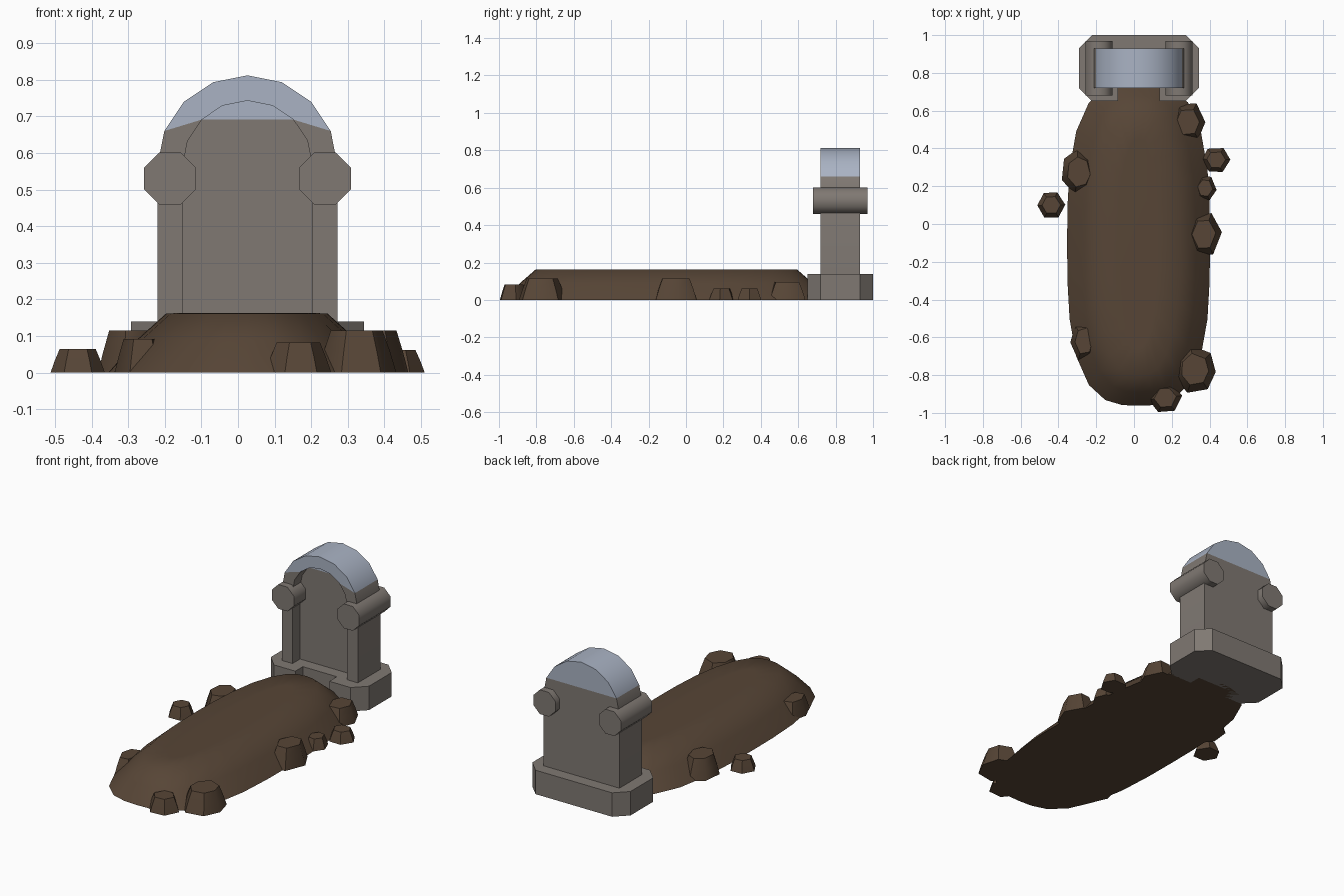
import bpy, bmesh, random
from math import sin, cos, pi, radians

if "Cube" in bpy.data.objects:
    bpy.data.objects.remove(bpy.data.objects["Cube"])

random.seed(4)
CX = 0.026  # shared centre line of the stonework


def material(name, rgb):
    m = bpy.data.materials.new(name)
    m.diffuse_color = (*rgb, 1)
    m.use_nodes = True
    m.node_tree.nodes["Principled BSDF"].inputs["Base Color"].default_value = m.diffuse_color
    return m


STONE = material("stone", (0.215, 0.19, 0.17))
PALE = material("pale_blue_stone", (0.40, 0.45, 0.55))
SOIL = material("soil", (0.095, 0.06, 0.037))


def finish(bm, name, mats, smooth=None):
    bmesh.ops.recalc_face_normals(bm, faces=bm.faces[:])
    me = bpy.data.meshes.new(name)
    bm.to_mesh(me)
    bm.free()
    for m in mats:
        me.materials.append(m)
    ob = bpy.data.objects.new(name, me)
    bpy.context.collection.objects.link(ob)
    if smooth:
        bpy.ops.object.select_all(action='DESELECT')
        ob.select_set(True)
        bpy.context.view_layer.objects.active = ob
        bpy.ops.object.shade_smooth_by_angle(angle=radians(smooth))
    return ob


def loft(name, rings, mat, smooth=None):
    """Closed solid through equal-length rings of points."""
    bm = bmesh.new()
    vs = [[bm.verts.new(p) for p in r] for r in rings]
    n = len(rings[0])
    for a, b in zip(vs, vs[1:]):
        for i in range(n):
            j = (i + 1) % n
            bm.faces.new((a[i], a[j], b[j], b[i]))
    bm.faces.new(vs[0])
    bm.faces.new(vs[-1])
    return finish(bm, name, [mat], smooth)


# Plinth: chamfered block with a notch in its front edge
half = [(0.11, 0.72), (0.11, 0.65), (0.248, 0.65), (0.318, 0.72), (0.318, 0.93), (0.248, 1.0)]
outline = [(CX + x, y) for x, y in half] + [(CX - x, y) for x, y in reversed(half)]
loft("plinth", [[(x, y, z) for x, y in outline] for z in (0, 0.14)], STONE)


# Headstone: arched slab with an arched recess, pale blue on its crown
def arch(r):
    pts = [(CX - r, 0.14)]
    pts += [(CX - r * cos(k * pi / 8), 0.566 + r * sin(k * pi / 8)) for k in range(9)]
    return pts + [(CX + r, 0.14)]


bm = bmesh.new()


def layer(pts, y):
    return [bm.verts.new((x, y, z)) for x, z in pts]


outer, inner = arch(0.246), arch(0.177)
of, ob_ = layer(outer, 0.72), layer(outer, 0.93)
inf, inb = layer(inner, 0.72), layer(inner, 0.79)


def face(verts, pale):
    bm.faces.new(verts).material_index = int(pale)


for i in range(10):
    j = i + 1
    face((of[i], of[j], ob_[j], ob_[i]), 2 <= i < 8)      # outer wall
    face((inf[i], inf[j], inb[j], inb[i]), 3 <= i < 7)    # recess wall
    if i == 2:                                            # slanted colour border
        face((of[2], of[3], inf[3]), True)
        face((of[2], inf[3], inf[2]), False)
    elif i == 7:
        face((of[7], of[8], inf[7]), True)
        face((of[8], inf[8], inf[7]), False)
    else:
        face((of[i], of[j], inf[j], inf[i]), 2 < i < 7)
for i in range(5):                                        # recess panel and back
    for row, start in ((inb, 3), (ob_, 2)):
        q = [row[i], row[i + 1], row[9 - i], row[10 - i]]
        face(q if i < 4 else [row[4], row[5], row[6]], i >= start)
face((of[0], inf[0], inb[0], inb[10], inf[10], of[10], ob_[10], ob_[0]), False)
finish(bm, "headstone", [STONE, PALE], 30)

# Octagonal bosses running through the shoulders
for side, s in (("left", -1), ("right", 1)):
    r = 0.071 / cos(pi / 8)
    rings = [[(CX + s * 0.212 + r * cos((k + .5) * pi / 4), y, 0.53 + r * sin((k + .5) * pi / 4))
              for k in range(8)] for y in (0.68, 0.97)]
    loft(side + "_boss", rings, STONE, 50)


# Earth mound: rounded-oblong rings
def oblong(a, b, n, z, count=28):
    ring = []
    for k in range(count):
        t = 2 * pi * k / count
        c, s = cos(t), sin(t)
        d = (abs(c) ** n + abs(s) ** n) ** (-1 / n)
        ring.append((0.024 + a * c * d, -0.105 + b * s * d, z))
    return ring


loft("earth_mound", [oblong(0.378, 0.857, 3, 0), oblong(0.302, 0.785, 2.8, 0.088),
                     oblong(0.22, 0.70, 2.5, 0.162), oblong(0.10, 0.55, 2.3, 0.163)], SOIL, 60)

# Clods of earth: x, y, x radius, y radius, height, sides
clods = [(-0.293, 0.275, 0.092, 0.118, 0.115, 7), (-0.438, 0.10, 0.072, 0.073, 0.065, 6),
         (-0.265, -0.62, 0.07, 0.108, 0.092, 6), (0.165, -0.92, 0.088, 0.08, 0.082, 6),
         (0.322, -0.77, 0.108, 0.128, 0.115, 7), (0.37, -0.055, 0.093, 0.12, 0.115, 6),
         (0.376, 0.19, 0.06, 0.068, 0.062, 6), (0.435, 0.34, 0.073, 0.07, 0.062, 6),
         (0.285, 0.54, 0.09, 0.11, 0.095, 6)]
for n, (x, y, rx, ry, h, sides) in enumerate(clods):
    turn = random.uniform(-0.15, 0.15)
    ang = [2 * pi * k / sides + turn + random.uniform(-0.1, 0.1) for k in range(sides)]
    rings = [[(x + f * rx * cos(a), y + f * ry * sin(a), z) for a in ang]
             for f, z in ((1.03, 0), (0.87, h * 0.5), (0.68, h))]
    loft("clod_%d" % (n + 1), rings, SOIL, 50)
